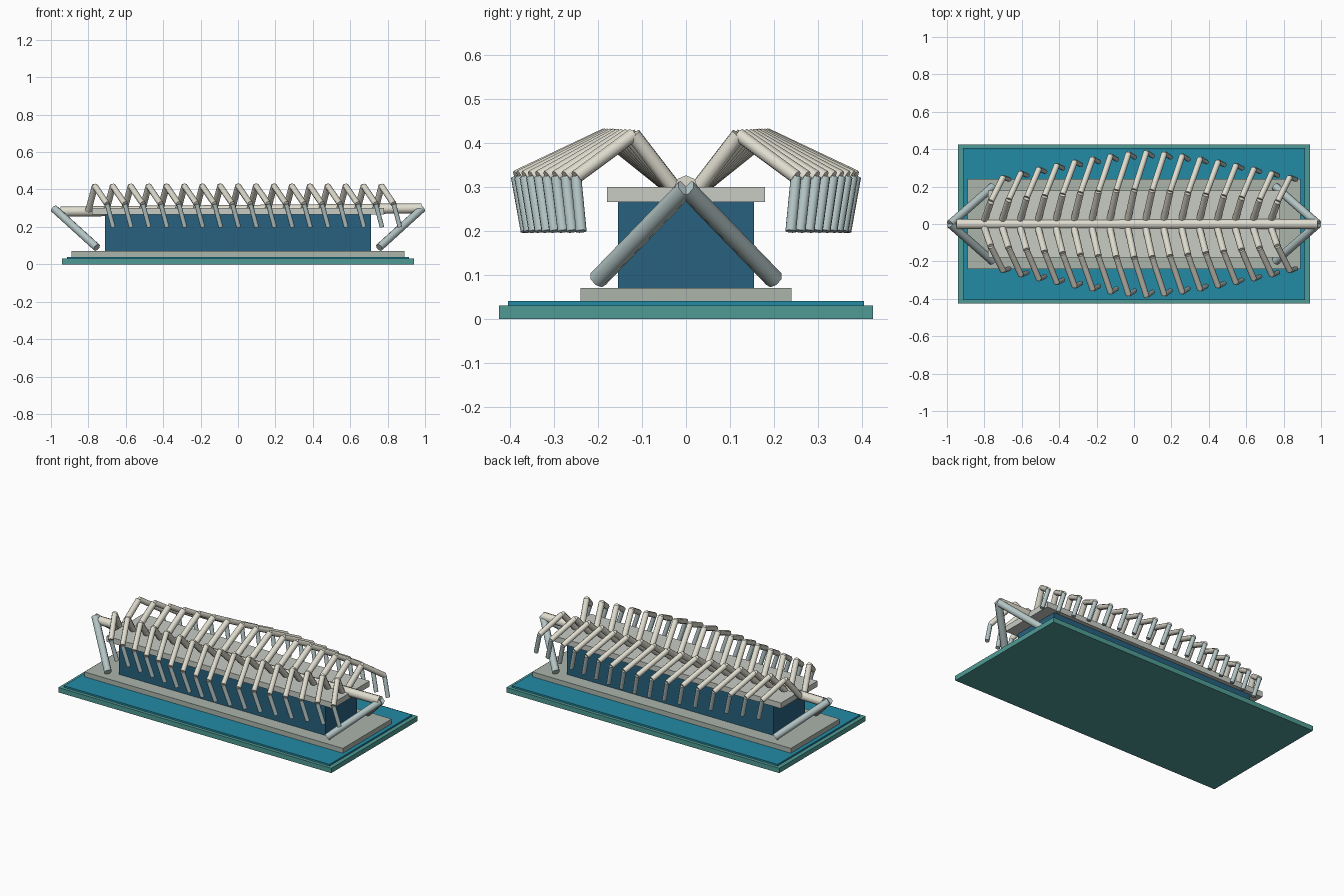
import bpy, math
from mathutils import Vector

if "Cube" in bpy.data.objects:
    bpy.data.objects.remove(bpy.data.objects["Cube"])


def material(name, rgb):
    m = bpy.data.materials.new(name)
    m.diffuse_color = (*rgb, 1)
    m.use_nodes = True
    m.node_tree.nodes["Principled BSDF"].inputs["Base Color"].default_value = m.diffuse_color
    return m


TEAL = material("teal", (0.08, 0.33, 0.30))
WATER = material("water", (0.017, 0.26, 0.38))
STONE = material("stone", (0.41, 0.46, 0.41))
ROOF = material("roof", (0.58, 0.60, 0.55))
GLASS = material("glass", (0.02, 0.12, 0.21))
BONE = material("bone", (0.74, 0.72, 0.62))
PALE = material("pale_blue", (0.45, 0.55, 0.55))


def slab(name, hx, hy, z0, z1, mat):
    bpy.ops.mesh.primitive_cube_add(size=1, location=(0, 0, (z0 + z1) / 2))
    o = bpy.context.object
    o.name = name
    o.scale = (2 * hx, 2 * hy, z1 - z0)
    o.data.materials.append(mat)


def rod(name, a, b, r, mat, sides=8):
    a, b = Vector(a), Vector(b)
    d = b - a
    bpy.ops.mesh.primitive_cylinder_add(vertices=sides, radius=r, depth=d.length,
                                        location=(a + b) / 2)
    o = bpy.context.object
    o.name = name
    o.rotation_euler = d.to_track_quat('Z', 'Y').to_euler()
    o.data.materials.append(mat)
    bpy.ops.object.shade_smooth_by_angle(angle=math.radians(62))


# Stepped base, hall and roof
slab("base_plate", 0.94, 0.425, 0, 0.03, TEAL)
slab("water_pool", 0.915, 0.405, 0.03, 0.04, WATER)
slab("plaza", 0.89, 0.24, 0.04, 0.07, STONE)
slab("hall", 0.71, 0.155, 0.07, 0.265, GLASS)
slab("roof_slab", 0.78, 0.18, 0.265, 0.30, ROOF)

# Slightly tilted ridge spine
rod("spine", (-0.95, 0, 0.282), (0.98, 0, 0.299), 0.027, BONE)

# Splayed struts at both ends
for ex in (-1, 1):
    for sy in (-1, 1):
        rod("end_strut", (ex * 0.983, 0, 0.297), (ex * 0.755, sy * 0.2, 0.09), 0.022, PALE)

# Three-piece ribs, widest at the middle
N = 17
for i in range(N):
    x = -0.80 + 0.0958 * i
    w = 1 - abs(i - 8) / 8 * abs(i - 8) ** 0.4 / 8 ** 0.4
    for s in (-1, 1):
        root = (x, s * 0.02, 0.288)
        peak = (x + 0.035, s * (0.12 + 0.062 * w), 0.418)
        elbow = (x + 0.10, s * (0.25 + 0.135 * w), 0.322)
        tip = (x + 0.133, s * (0.238 + 0.125 * w), 0.199)
        rod("rib_inner", root, peak, 0.018, BONE)
        rod("rib_middle", peak, elbow, 0.016, BONE)
        rod("rib_outer", elbow, tip, 0.013, PALE)
